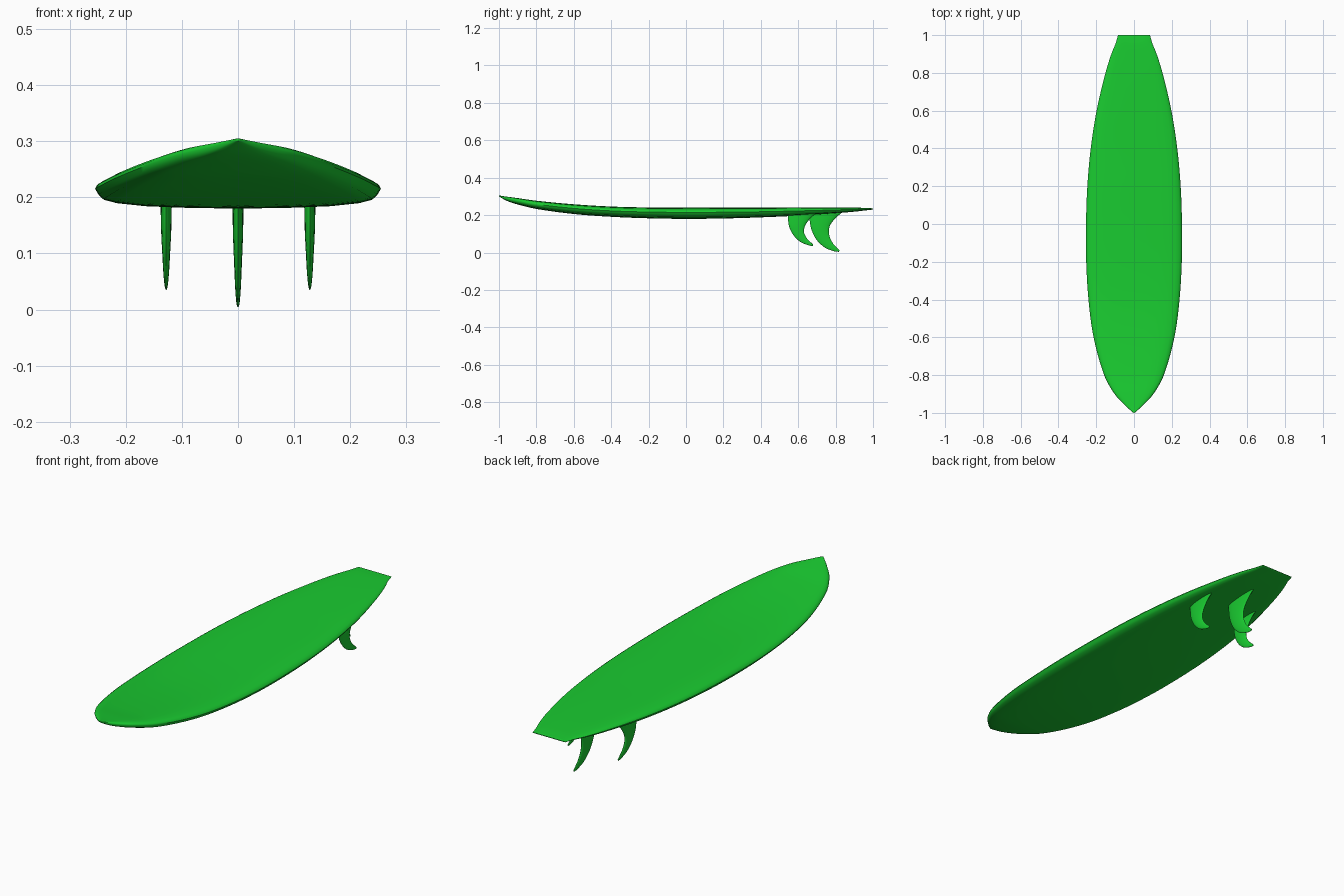
import bpy, bmesh, math

if "Cube" in bpy.data.objects:
    bpy.data.objects.remove(bpy.data.objects["Cube"])

green = bpy.data.materials.new("green")
green.diffuse_color = (0.01, 0.6, 0.03, 1)
green.use_nodes = True
green.node_tree.nodes["Principled BSDF"].inputs["Base Color"].default_value = green.diffuse_color


def spline(keys, t):
    """Smooth curve through (t, a, b, ...) rows, evaluated at t."""
    n = len(keys)
    i = max(0, min(n - 2, sum(k[0] <= t for k in keys) - 1))

    def slope(j, c):
        a, b = keys[max(j - 1, 0)], keys[min(j + 1, n - 1)]
        return (b[c] - a[c]) / (b[0] - a[0])
    p, q = keys[i], keys[i + 1]
    h = q[0] - p[0]
    s = (t - p[0]) / h
    return [(2*s**3 - 3*s*s + 1) * p[c] + (s**3 - 2*s*s + s) * h * slope(i, c)
            + (3*s*s - 2*s**3) * q[c] + (s**3 - s*s) * h * slope(i + 1, c)
            for c in range(1, len(p))]


def loft(name, rings, angle):
    """Skin closed rings of points and cap both ends."""
    bm = bmesh.new()
    vs = [[bm.verts.new(p) for p in r] for r in rings]
    n = len(vs[0])
    for a, b in zip(vs, vs[1:]):
        for i in range(n):
            bm.faces.new((a[i], a[(i + 1) % n], b[(i + 1) % n], b[i]))
    # end caps as strips: ring is symmetric about points 0 and n/2
    for r in (vs[0], vs[-1]):
        for i in range(n // 2):
            quad = [r[i], r[i + 1], r[(n - i - 1) % n], r[(n - i) % n]]
            bm.faces.new(list(dict.fromkeys(quad)))
    bmesh.ops.recalc_face_normals(bm, faces=bm.faces)
    me = bpy.data.meshes.new(name)
    bm.to_mesh(me)
    bm.free()
    ob = bpy.data.objects.new(name, me)
    bpy.context.collection.objects.link(ob)
    me.materials.append(green)
    bpy.ops.object.select_all(action='DESELECT')
    ob.select_set(True)
    bpy.context.view_layer.objects.active = ob
    bpy.ops.object.shade_smooth_by_angle(angle=math.radians(angle))
    return ob


# Board: stations of y, half width, bottom z, deck z
stations = [
    (-1.0, .003, .300, .305), (-.96, .048, .277, .299), (-.9, .103, .257, .291),
    (-.8, .158, .233, .277), (-.6, .214, .206, .258), (-.4, .241, .191, .246),
    (-.2, .253, .183, .241), (0, .254, .180, .240), (.2, .247, .182, .240),
    (.4, .229, .188, .240), (.6, .198, .197, .241), (.8, .151, .210, .241),
    (.9, .120, .218, .240), (.96, .096, .224, .239), (1.0, .085, .228, .237)]
# Half section: fraction of half width, fraction of thickness
section = [(0, 0), (.35, .02), (.65, .07), (.85, .16), (.94, .26), (.975, .40),
           (1, .58), (.985, .70), (.945, .81), (.87, .90), (.72, .965),
           (.5, .99), (.25, 1), (0, 1)]
loop = section + [(-u, v) for u, v in section[-2:0:-1]]

rings = []
for i in range(97):
    y = -math.cos(math.pi * i / 96)
    w, lo, hi = spline(stations, y)
    notch = .016 * max(0, (y - .8) / .2) ** 2          # swallow tail
    rings.append([(u * w, y - notch * (1 - u * u), lo + v * (hi - lo))
                  for u, v in loop])
loft("board", rings, 50)

# Fins: t, leading y, leading z, trailing y, trailing z, half thickness
centre = [(0, .660, .225, .850, .225, .011), (.2, .660, .185, .806, .190, .010),
          (.4, .670, .125, .770, .145, .009), (.6, .698, .068, .765, .097, .007),
          (.8, .745, .025, .785, .050, .005), (.93, .795, .006, .811, .022, .003),
          (1, .818, .004, .821, .012, .0015)]
side = [(0, .545, .215, .705, .215, .011), (.2, .545, .185, .665, .183, .010),
        (.4, .552, .137, .637, .143, .009), (.6, .575, .092, .631, .108, .007),
        (.8, .613, .056, .648, .073, .005), (.93, .657, .038, .670, .052, .003),
        (1, .678, .035, .680, .042, .0015)]


def fin(name, keys, x):
    rings = []
    for i in range(33):
        y0, z0, y1, z1, h = spline(keys, i / 32)
        ring = []
        for k in range(20):
            a = 2 * math.pi * k / 20
            f = (1 - math.cos(a)) / 2
            ring.append((x + h * math.sin(a), y0 + f * (y1 - y0), z0 + f * (z1 - z0)))
        rings.append(ring)
    loft(name, rings, 60)


fin("centre_fin", centre, 0)
fin("left_fin", side, -.128)
fin("right_fin", side, .128)
